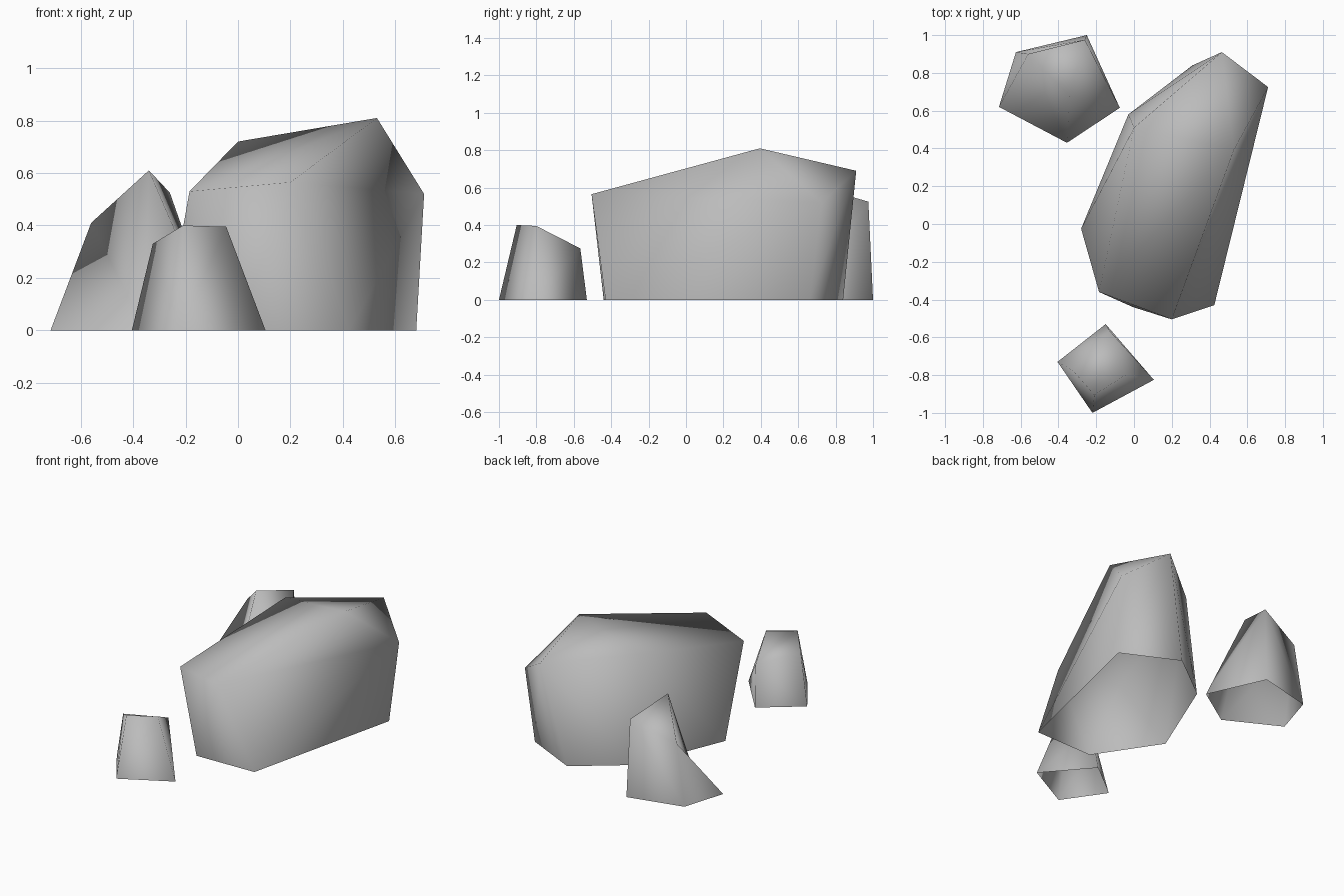
import bpy, bmesh

if "Cube" in bpy.data.objects:
    bpy.data.objects.remove(bpy.data.objects["Cube"])

stone = bpy.data.materials.new("grey_stone")
stone.diffuse_color = (0.5, 0.5, 0.5, 1)
stone.use_nodes = True
stone.node_tree.nodes["Principled BSDF"].inputs["Base Color"].default_value = stone.diffuse_color


def make_rock(name, base, crown, faces):
    """Smooth rock, open underneath, from a ground outline (x, y),
    crown points (x, y, z) and the faces joining them."""
    bm = bmesh.new()
    vs = [bm.verts.new((x, y, 0)) for x, y in base]
    vs += [bm.verts.new(p) for p in crown]
    for f in faces:
        bm.faces.new([vs[i] for i in f])
    bmesh.ops.recalc_face_normals(bm, faces=bm.faces[:])
    for f in bm.faces:
        f.smooth = True
    me = bpy.data.meshes.new(name)
    bm.to_mesh(me)
    bm.free()
    me.materials.append(stone)
    ob = bpy.data.objects.new(name, me)
    bpy.context.collection.objects.link(ob)
    return ob


# Large boulder, with a slight fold along its right side
make_rock("large_rock",
          [(0.68, 0.66), (0.31, 0.84), (-0.03, 0.58),
           (-0.28, -0.025), (-0.005, -0.44), (0.425, -0.43)],
          [(-0.185, -0.36, 0.53), (0.20, -0.505, 0.565), (0.53, 0.395, 0.81),
           (0.0, 0.51, 0.72), (0.71, 0.725, 0.52), (0.465, 0.91, 0.69)],
          [(6, 7, 8), (6, 8, 9), (9, 8, 11), (8, 10, 11), (7, 10, 8),
           (7, 5, 10), (5, 0, 10), (0, 1, 11), (0, 11, 10),
           (1, 2, 11), (2, 9, 11), (2, 3, 9), (3, 6, 9),
           (3, 4, 6), (4, 7, 6), (4, 5, 7)])

# Small front stone
make_rock("small_rock",
          [(-0.405, -0.73), (-0.15, -0.53), (0.105, -0.825), (-0.22, -1.0)],
          [(-0.325, -0.775, 0.33), (-0.13, -0.565, 0.275),
           (-0.045, -0.80, 0.395), (-0.21, -0.905, 0.40)],
          [(0, 1, 5), (0, 5, 4), (1, 2, 5), (2, 6, 5),
           (2, 3, 6), (3, 7, 6), (3, 0, 4), (3, 4, 7),
           (4, 5, 7), (5, 6, 7)])

# Pointed back stone, with a concave fold on its left side
make_rock("pointed_rock",
          [(-0.715, 0.62), (-0.355, 0.43), (-0.075, 0.615),
           (-0.25, 1.0), (-0.625, 0.91)],
          [(-0.34, 0.68, 0.61), (-0.56, 0.90, 0.41), (-0.26, 0.975, 0.525)],
          [(0, 1, 6), (1, 5, 6), (1, 2, 5), (2, 7, 5), (2, 3, 7),
           (3, 4, 7), (4, 6, 7), (4, 0, 6), (5, 7, 6)])
